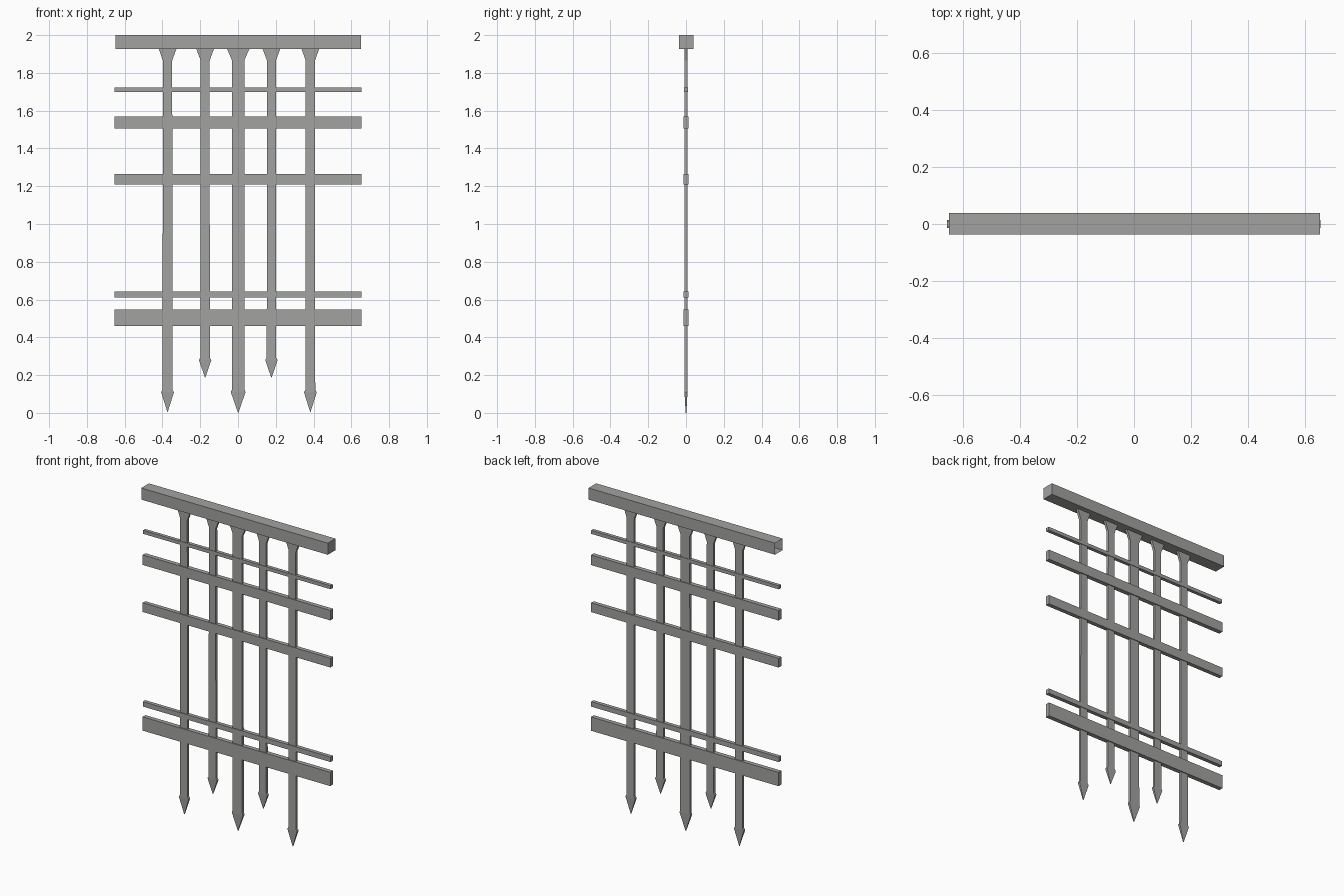
import bpy
import bmesh

cube = bpy.data.objects.get("Cube")
if cube:
    bpy.data.objects.remove(cube, do_unlink=True)

iron = bpy.data.materials.new("grey_iron")
iron.use_nodes = True
colour = (0.36, 0.36, 0.355, 1)
iron.diffuse_color = colour
iron.node_tree.nodes["Principled BSDF"].inputs["Base Color"].default_value = colour


def finish(name, bm):
    bmesh.ops.recalc_face_normals(bm, faces=bm.faces)
    mesh = bpy.data.meshes.new(name)
    bm.to_mesh(mesh)
    bm.free()
    mesh.materials.append(iron)
    obj = bpy.data.objects.new(name, mesh)
    bpy.context.collection.objects.link(obj)
    return obj


def beam(name, x0, x1, y0, y1, z0, z1):
    bm = bmesh.new()
    bmesh.ops.create_cube(bm, size=1)
    for v in bm.verts:
        v.co.x = x1 if v.co.x > 0 else x0
        v.co.y = y1 if v.co.y > 0 else y0
        v.co.z = z1 if v.co.z > 0 else z0
    return finish(name, bm)


def picket(name, x, half, flare, head, shoulder, tip):
    """Upright: flared top, straight shaft, arrow head thinning to a point."""
    thick = 0.008
    rows = [  # height, half width, half thickness
        (1.93, flare, thick),
        (1.915, flare * 0.88, thick),
        (1.865, half * 0.95, thick),
        (shoulder + 0.012, half, thick),
        (shoulder, head, thick),
        (tip, 0.001, 0.002),
    ]
    bm = bmesh.new()
    rings = [[bm.verts.new((x + sx * w, sy * t, z))
              for sx, sy in ((-1, -1), (1, -1), (1, 1), (-1, 1))]
             for z, w, t in rows]
    for a, b in zip(rings, rings[1:]):
        for i in range(4):
            j = (i + 1) % 4
            bm.faces.new((a[i], a[j], b[j], b[i]))
    bm.faces.new(rings[0])
    bm.faces.new(rings[-1])
    return finish(name, bm)


# Top beam, hollow and open at its right end
top = beam("top_beam", -0.648, 0.652, -0.037, 0.039, 1.927, 2.0)
bm = bmesh.new()
bm.from_mesh(top.data)
end = [f for f in bm.faces if f.normal.x < -0.9]
bmesh.ops.delete(bm, geom=end, context="FACES_ONLY")
bm.to_mesh(top.data)
bm.free()

# Cross bars
for name, z0, z1, depth in (
    ("upper_thin_bar", 1.70, 1.722, 0.011),
    ("upper_bar", 1.505, 1.568, 0.014),
    ("middle_bar", 1.208, 1.266, 0.013),
    ("lower_thin_bar", 0.612, 0.643, 0.012),
    ("bottom_bar", 0.461, 0.548, 0.014),
):
    beam(name, -0.655, 0.653, -depth, depth, z0, z1)

# Spiked uprights
picket("right_outer_upright", -0.373, 0.026, 0.048, 0.034, 0.11, 0.005)
picket("right_inner_upright", -0.174, 0.025, 0.048, 0.033, 0.28, 0.187)
picket("centre_upright", 0.001, 0.034, 0.061, 0.039, 0.11, 0.0)
picket("left_inner_upright", 0.177, 0.025, 0.048, 0.033, 0.28, 0.187)
picket("left_outer_upright", 0.383, 0.026, 0.048, 0.034, 0.11, 0.005)
